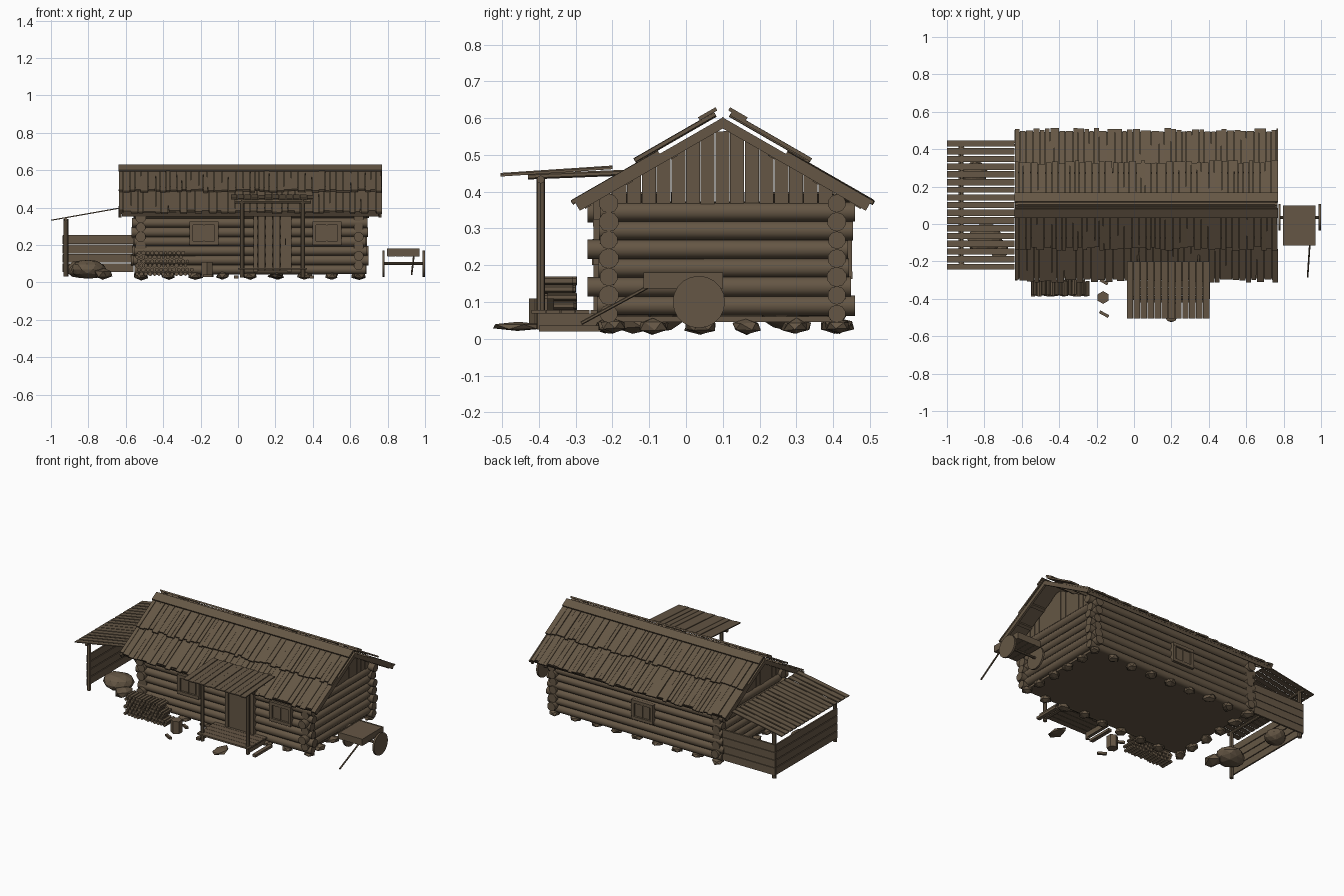
import bpy, bmesh, math, random
from mathutils import Vector, Matrix, Euler

if "Cube" in bpy.data.objects:
    bpy.data.objects.remove(bpy.data.objects["Cube"])

random.seed(4)
R = random.uniform
wood = bpy.data.materials.new("weathered_brown")
wood.diffuse_color = (0.130, 0.094, 0.059, 1)
wood.use_nodes = True
wood.node_tree.nodes["Principled BSDF"].inputs["Base Color"].default_value = wood.diffuse_color


def box(bm, size, loc, rot=(0, 0, 0)):
    m = Matrix.Translation(loc) @ Euler(rot).to_matrix().to_4x4() @ Matrix.Diagonal((*size, 1))
    bmesh.ops.create_cube(bm, size=1, matrix=m)


def span(bm, x0, x1, y0, y1, z0, z1):
    box(bm, (x1 - x0, y1 - y0, z1 - z0), ((x0 + x1) / 2, (y0 + y1) / 2, (z0 + z1) / 2))


def rod(bm, a, b, r, r2=None, n=10):
    a, b = Vector(a), Vector(b)
    d = b - a
    m = Matrix.Translation((a + b) / 2) @ d.to_track_quat('Z', 'Y').to_matrix().to_4x4()
    bmesh.ops.create_cone(bm, cap_ends=True, segments=n, radius1=r, radius2=r2 or r,
                          depth=d.length, matrix=m)


def rock(bm, loc, size, sub=1, jitter=0.12):
    m = Matrix.Translation(loc) @ Euler((0, 0, R(0, 6))).to_matrix().to_4x4() @ Matrix.Diagonal((*size, 1))
    made = bmesh.ops.create_icosphere(bm, subdivisions=sub, radius=1, matrix=m)
    for v in made["verts"]:
        v.co += Vector([R(-jitter, jitter) * s for s in size])


def part(name, build, smooth=False):
    bm = bmesh.new()
    build(bm)
    me = bpy.data.meshes.new(name)
    bm.to_mesh(me)
    bm.free()
    me.materials.append(wood)
    ob = bpy.data.objects.new(name, me)
    bpy.context.collection.objects.link(ob)
    if smooth:
        bpy.ops.object.select_all(action='DESELECT')
        ob.select_set(True)
        bpy.context.view_layer.objects.active = ob
        bpy.ops.object.shade_smooth_by_angle(angle=0.75)


YF, YB, XL, XR = -0.21, 0.41, -0.52, 0.645     # wall centre lines
RY, RZ, SL = 0.10, 0.605, 0.575                # ridge position and slope
ANG = math.atan(SL)


# Log walls: the two directions are stacked half a log apart
def long_walls(bm):
    for y in (YF, YB):
        for i in range(7):
            z, r = 0.068 + i * 0.05, R(0.024, 0.028)
            rod(bm, (XL - R(0.03, 0.055), y, z), (XR + R(0.03, 0.055), y, z), r, R(0.024, 0.028))


def side_walls(bm):
    for x in (XL, XR):
        for i in range(6):
            z, r = 0.09 + i * 0.051, R(0.025, 0.029)
            rod(bm, (x, YF - R(0.02, 0.06), z), (x, YB + R(0.02, 0.05), z), r, R(0.025, 0.029))


part("long_wall_logs", long_walls, True)
part("side_wall_logs", side_walls, True)
part("floor", lambda bm: span(bm, XL, XR, YF, YB, 0.045, 0.06))


# Gables: vertical boards cut to the roof slope
def gables(bm):
    n = 15
    for x in (XL, XR):
        for i in range(n):
            y0 = -0.20 + i * 0.6 / n
            y1 = y0 + 0.6 / n - 0.002
            t, ring = R(0.009, 0.014), []
            pts = [(y0, 0.36), (y1, 0.36)] + [(y, RZ - 0.03 - SL * abs(y - RY)) for y in (y1, y0)]
            for dx in (-t, t):
                ring.append([bm.verts.new((x + dx, y, z)) for y, z in pts])
            bm.faces.new(ring[0][::-1])
            bm.faces.new(ring[1])
            for k in range(4):
                j = (k + 1) % 4
                bm.faces.new((ring[0][k], ring[0][j], ring[1][j], ring[1][k]))


part("gable_boards", gables)


# Roof boards: d is the distance down the slope, h the height above it
def slope_board(bm, s, x, w, d0, d1, h, t):
    d = (d0 + d1) / 2
    y = RY + s * (d * math.cos(ANG) + h * math.sin(ANG))
    z = RZ - d * math.sin(ANG) + h * math.cos(ANG)
    box(bm, (w, d1 - d0, t), (x, y, z), (-s * ANG, 0, R(-0.008, 0.008) if w < 0.1 else 0))


def shingles(bm):
    for s in (-1, 1):
        for d0, d1, h in ((0.20, 0.468, 0.0), (0.015, 0.262, 0.014)):
            x = -0.638
            while x < 0.765:
                w = min(R(0.022, 0.042), 0.77 - x)
                slope_board(bm, s, x + w / 2, w - 0.002, d0, d1 + R(-0.016, 0.006),
                            h + R(-0.002, 0.003), 0.010)
                x += w


def roof_frame(bm):
    for s in (-1, 1):
        slope_board(bm, s, 0.065, 1.39, 0.0, 0.455, -0.010, 0.008)      # sheathing
        slope_board(bm, s, 0.065, 1.41, 0.005, 0.06, 0.026, 0.010)      # ridge cap
        for x in (-0.63, 0.76):
            slope_board(bm, s, x, 0.014, 0.0, 0.465, -0.016, 0.026)     # barge boards
        for d in (0.16, 0.30, 0.43):
            slope_board(bm, s, 0.065, 1.37, d, d + 0.02, -0.022, 0.02)  # purlins


part("roof_boards", shingles)
part("roof_frame", roof_frame)


# Foundation stones
def stones(bm):
    for i in range(9):
        for y in (YF, YB):
            rock(bm, (-0.52 + i * 0.146, y + R(-0.01, 0.01), 0.036), (R(0.034, 0.05), 0.036, 0.021))
    for y in (-0.09, 0.04, 0.165, 0.30):
        for x in (XL, XR):
            rock(bm, (x, y, 0.034), (0.036, R(0.035, 0.052), 0.022))


part("foundation_stones", stones)


# Windows with frame, panes and cross bars; s is the outward y direction
def window(bm, x, y, s, z=0.263, w=0.155, h=0.125):
    def plate(cx, cz, pw, ph, out):
        box(bm, (pw, 0.03, ph), (x + cx, y + s * (out - 0.015), z + cz))
    plate(0, 0, w - 0.02, h - 0.02, 0.030)
    for k in (-1, 1):
        plate(k * (w / 2 - 0.01), 0, 0.02, h, 0.041)
        plate(0, k * (h / 2 - 0.01), w, 0.02, 0.043)
        plate(k * 0.026, 0, 0.046, h - 0.045, 0.034)
    plate(0, 0, 0.007, h - 0.03, 0.039)


def windows(bm):
    window(bm, -0.182, YF, -1)
    window(bm, 0.475, YF, -1)
    window(bm, 0.0, YB, 1, 0.225)


part("windows", windows)


# Door: frame, boards and handle
def door(bm):
    for x in (0.094, 0.276):
        span(bm, x - 0.011, x + 0.011, YF - 0.042, YF, 0.055, 0.39)
    span(bm, 0.083, 0.287, YF - 0.044, YF, 0.375, 0.40)
    for i in range(4):
        span(bm, 0.106 + i * 0.04, 0.145 + i * 0.04, YF - 0.034, YF, 0.06, 0.376)
    span(bm, 0.25, 0.257, YF - 0.046, YF - 0.03, 0.20, 0.235)


part("door", door)


# Porch: sloped board roof, posts, beam, deck
def porch_roof(bm):
    for i in range(12):
        w = 0.445 / 12
        box(bm, (w - 0.003, 0.305, 0.007), (-0.04 + (i + 0.5) * w, -0.352, 0.456 + R(-0.002, 0.002)),
            (0.066, 0, 0))


def porch(bm):
    for x in (0.022, 0.347):
        rod(bm, (x, -0.395, 0.025), (x, -0.395, 0.435), 0.012, n=8)
        rod(bm, (x, -0.43, 0.441), (x, -0.15, 0.452), 0.008, n=6)
    rod(bm, (-0.02, -0.395, 0.433), (0.39, -0.395, 0.433), 0.011, n=8)
    for i in range(5):
        span(bm, 0.0, 0.37, -0.42 + i * 0.04, -0.382 + i * 0.04, 0.068, 0.078)
    for x in (0.02, 0.35):
        span(bm, x - 0.01, x + 0.01, -0.40, -0.22, 0.036, 0.068)
    for x in (-0.01, 0.395):
        span(bm, x - 0.012, x + 0.012, -0.40, -0.23, 0.02, 0.036)


part("porch_roof", porch_roof)
part("porch_frame", porch)
part("step_stone", lambda bm: rock(bm, (0.20, -0.46, 0.033), (0.075, 0.04, 0.013)))


# Lean-to on the left: slatted roof, posts, boarded back and end
def lean_roof(bm):
    for i in range(17):
        box(bm, (0.365, R(0.031, 0.037), 0.006), (-0.819, -0.229 + i * 0.0412, 0.364),
            (0, -0.175, 0))


def lean_frame(bm):
    for y in (-0.21, 0.41):
        rod(bm, (-0.92, y, 0.03), (-0.92, y, 0.34), 0.013, n=8)
    rod(bm, (-0.92, -0.24, 0.335), (-0.92, 0.44, 0.335), 0.009, n=8)
    for i in range(4):
        z = 0.055 + i * 0.05
        span(bm, -0.935, -0.56, 0.415, 0.427, z, z + 0.047)
        span(bm, -0.937, -0.927, -0.21, 0.42, z, z + 0.045)


part("lean_to_roof", lean_roof)
part("lean_to_frame", lean_frame)


def boulders(bm):
    rock(bm, (-0.80, -0.08, 0.07), (0.095, 0.085, 0.052), 2, 0.05)
    rock(bm, (-0.72, -0.14, 0.045), (0.07, 0.05, 0.033), 1, 0.1)
    rock(bm, (-0.85, 0.27, 0.07), (0.065, 0.07, 0.045), 2, 0.05)


part("boulders", boulders)


# Firewood stack, chopping block and loose chips
def firewood(bm):
    for row in range(6):
        for i in range(13 - row // 2):
            x = -0.54 + i * 0.0235 + (row % 2) * 0.011
            y = R(-0.006, 0.006)
            rod(bm, (x, -0.382 + y, 0.045 + row * 0.0225), (x, -0.302 + y, 0.045 + row * 0.0225),
                R(0.009, 0.0125), n=6)


def chopping(bm):
    rod(bm, (-0.165, -0.393, 0.03), (-0.165, -0.393, 0.11), 0.034, n=6)
    box(bm, (0.055, 0.016, 0.014), (-0.16, -0.482, 0.035), (0, 0, -0.5))
    box(bm, (0.045, 0.016, 0.014), (-0.16, -0.31, 0.035), (0, 0, -0.5))


part("firewood", firewood)
part("chopping_block", chopping)


# Hand cart beside the right wall
def cart(bm):
    for i in range(4):
        span(bm, 0.798 + i * 0.0435, 0.840 + i * 0.0435, -0.115, 0.10, 0.137, 0.145)
    for x in (0.80, 0.966):
        span(bm, x - 0.004, x + 0.004, -0.115, 0.10, 0.14, 0.18)
    for y in (-0.111, 0.096):
        span(bm, 0.797, 0.97, y - 0.004, y + 0.004, 0.14, 0.18)
    span(bm, 0.80, 0.966, -0.11, 0.095, 0.17, 0.178)
    rod(bm, (0.775, 0.035, 0.10), (0.995, 0.035, 0.10), 0.008, n=8)
    rod(bm, (0.94, -0.105, 0.14), (0.928, -0.285, 0.042), 0.005, n=6)


def wheels(bm):
    for x in (0.778, 0.993):
        rod(bm, (x - 0.006, 0.035, 0.10), (x + 0.006, 0.035, 0.10), 0.071, n=20)


part("cart", cart)
part("cart_wheels", wheels, True)
